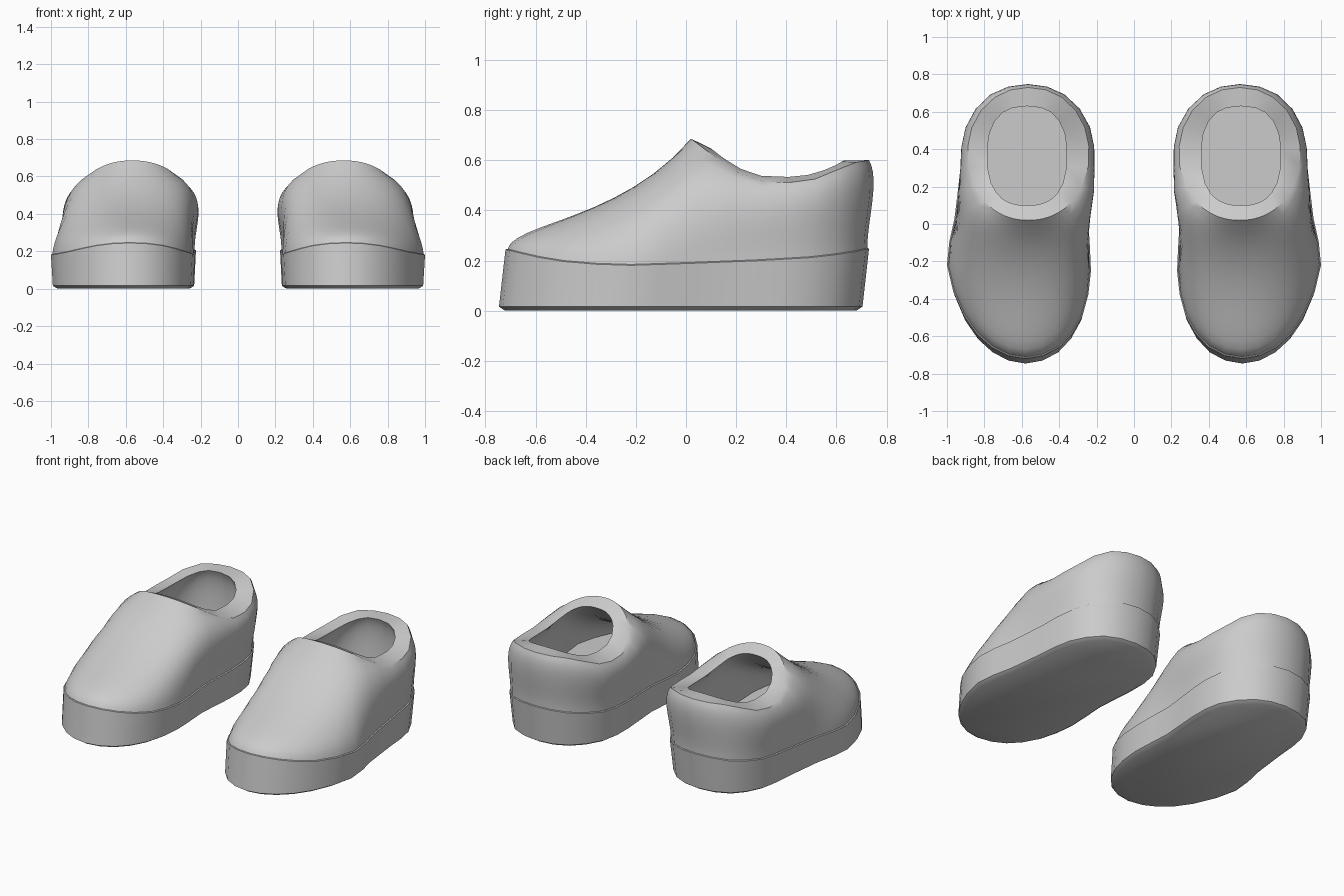
import bpy, bmesh
from math import sin, cos, radians, copysign
from mathutils import Vector

cube = bpy.data.objects.get("Cube")
if cube:
    bpy.data.objects.remove(cube)

grey = bpy.data.materials.new("plain_grey")
grey.use_nodes = True
grey.diffuse_color = (0.6, 0.6, 0.6, 1)
grey.node_tree.nodes["Principled BSDF"].inputs["Base Color"].default_value = (0.6, 0.6, 0.6, 1)

# Sole outline from the toe round the outer side: x, y, matching angle on the collar
OUTLINE = [(.58, -.72, 0), (.76, -.66, 9), (.91, -.49, 18), (1, -.22, 28),
           (.96, .03, 45), (.93, .28, 80), (.9, .5, 112), (.78, .675, 148),
           (.575, .73, 180), (.38, .675, 212), (.245, .5, 248), (.225, .28, 280),
           (.245, .02, 315), (.23, -.25, 332), (.275, -.49, 342), (.4, -.66, 351)]
# Height profiles along y
SOLE_TOP = [(-.73, .247), (-.6, .215), (-.45, .19), (-.25, .18), (0, .188),
            (.3, .2), (.5, .212), (.65, .23), (.74, .25)]
COLLAR_TOP = [(.015, .69), (.08, .64), (.15, .585), (.22, .542), (.3, .515),
              (.38, .508), (.5, .52), (.58, .548), (.65, .588), (.74, .602)]
SUB, STEPS = 2, 12


def spline(p0, p1, p2, p3, t):
    return (p1 * 2 + (p2 - p0) * t + (p0 * 2 - p1 * 5 + p2 * 4 - p3) * t * t
            + (p1 * 3 - p0 - p2 * 3 + p3) * t ** 3) / 2


def height(profile, y):
    if y <= profile[0][0]:
        return profile[0][1]
    for (a, za), (b, zb) in zip(profile, profile[1:]):
        if y <= b:
            return za + (zb - za) * (y - a) / (b - a)
    return profile[-1][1]


def smooth_outline():
    pts = [Vector(p) for p in OUTLINE]
    n = len(pts)
    ring, angles = [], []
    for i in range(n):
        quad = [pts[(i + k) % n].copy() for k in (-1, 0, 1, 2)]
        for q in quad[2:]:
            if i > n - 4 and q.z < 90:
                q.z += 360
        if i == 0:
            quad[0].z -= 360
        for s in range(SUB):
            p = spline(*quad, s / SUB)
            ring.append(Vector((p.x, p.y, 0)))
            angles.append(radians(p.z))
    return ring, angles


def inset(ring, d):
    out = []
    for i, p in enumerate(ring):
        t = (ring[(i + 1) % len(ring)] - ring[i - 1]).normalized()
        out.append(p + Vector((-t.y, t.x, 0)) * d)
    return out


def lift(ring, z):
    return [Vector((p.x, p.y, z(p.y) if callable(z) else z)) for p in ring]


def columns(base, collar, angles):
    """Rings of a shell whose columns curve from the base up to the collar."""
    cols = []
    for p0, p3, a in zip(base, collar, angles):
        w = max(0, cos(a))
        p1 = p0 + Vector((-.02 * sin(a) * w, .02 * w, .12 - .01 * w ** 3))
        p2 = p3 + Vector((sin(a) * (.06 + .35 * w * w),
                          -cos(a) * (.045 + .235 * w ** 3), -.08 - .25 * w ** 8))
        cols.append([p0 * (1 - t) ** 3 + p1 * 3 * t * (1 - t) ** 2
                     + p2 * 3 * t * t * (1 - t) + p3 * t ** 3
                     for t in (k / STEPS for k in range(STEPS + 1))])
    return [list(r) for r in zip(*cols)]


def oval(cx, cy, rx, ry, power, rise):
    """Collar ring; a power below 1 squares off its corners."""
    def bend(v):
        return copysign(abs(v) ** power, v)
    ring = [Vector((cx + rx * bend(sin(a)), cy - ry * bend(cos(a)), 0)) for a in angles]
    return lift(ring, lambda y: height(COLLAR_TOP, y) + rise)


def loft(name, rings, side, cap_start=False, cap_end=False):
    bm = bmesh.new()
    vs = [[bm.verts.new((p.x * side, p.y, p.z)) for p in r] for r in rings]
    n = len(vs[0])
    for a, b in zip(vs, vs[1:]):
        for i in range(n):
            j = (i + 1) % n
            quad = [a[i], a[j], b[j], b[i]]
            bm.faces.new(quad if side > 0 else quad[::-1])
    if cap_start:
        bm.faces.new(vs[0][::-1] if side > 0 else vs[0])
    if cap_end:
        bm.faces.new(vs[-1] if side > 0 else vs[-1][::-1])
    mesh = bpy.data.meshes.new(name)
    bm.to_mesh(mesh)
    bm.free()
    mesh.materials.append(grey)
    obj = bpy.data.objects.new(name, mesh)
    bpy.context.collection.objects.link(obj)
    bpy.ops.object.select_all(action='DESELECT')
    obj.select_set(True)
    bpy.context.view_layer.objects.active = obj
    bpy.ops.object.shade_smooth_by_angle(angle=radians(38))


outline, angles = smooth_outline()


def sole_z(y):
    return height(SOLE_TOP, y)


# Platform sole: slightly narrower at the ground, with a thin ledge on top
foot = [Vector((.6 + (p.x - .6) * .975, p.y - .026, 0)) for p in outline]
sole = [lift(inset(foot, .025), 0), lift(foot, .016), lift(outline, sole_z),
        lift(inset(outline, .006), lambda y: sole_z(y) + .004),
        lift(inset(outline, .04), sole_z)]

# Upper: outer skin, flat collar rim, inner lining and insole
outer = columns(lift(inset(outline, .007), sole_z),
                oval(.565, .375, .325, .355, .95, 0), angles)
lining = columns(lift(inset(outline, .075), .2),
                 oval(.572, .365, .213, .265, .8, .023), angles)
upper = outer + lining[::-1]

for label, side in (("left", 1), ("right", -1)):
    loft(label + "_sole", sole, side, cap_start=True)
    loft(label + "_upper", upper, side, cap_end=True)
